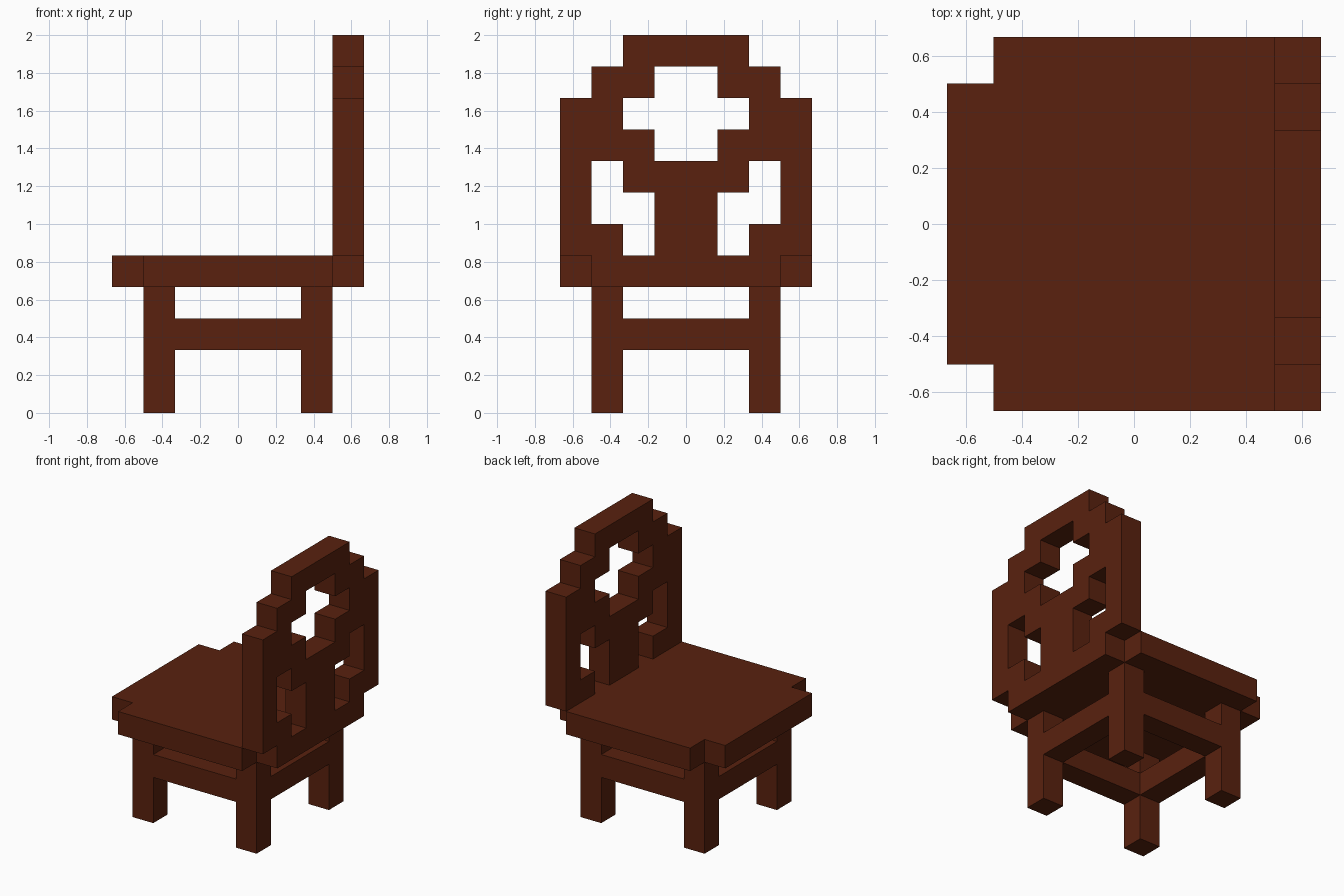
import bpy, bmesh
from mathutils import Vector

if "Cube" in bpy.data.objects:
    bpy.data.objects.remove(bpy.data.objects["Cube"])

U = 1 / 6  # block size: the whole chair sits on a 1/6 unit grid

wood = bpy.data.materials.new("dark red-brown wood")
wood.diffuse_color = (0.1, 0.0155, 0.0045, 1)
wood.use_nodes = True
wood.node_tree.nodes["Principled BSDF"].inputs["Base Color"].default_value = wood.diffuse_color


def finish(name, bm):
    bmesh.ops.recalc_face_normals(bm, faces=bm.faces[:])
    mesh = bpy.data.meshes.new(name)
    bm.to_mesh(mesh)
    bm.free()
    mesh.materials.append(wood)
    obj = bpy.data.objects.new(name, mesh)
    bpy.context.collection.objects.link(obj)
    return obj


def box(name, x, y, z):
    """Box from (min, max) ranges in grid blocks."""
    bm = bmesh.new()
    bmesh.ops.create_cube(bm, size=1)
    for v in bm.verts:
        v.co = Vector([U * r[c > 0] for r, c in zip((x, y, z), v.co)])
    return finish(name, bm)


def extruded(name, bm, offset):
    """Weld flat cells and extrude them into a solid slab."""
    bmesh.ops.remove_doubles(bm, verts=bm.verts[:], dist=1e-4)
    res = bmesh.ops.extrude_face_region(bm, geom=bm.faces[:], use_keep_orig=True)
    moved = [g for g in res["geom"] if isinstance(g, bmesh.types.BMVert)]
    bmesh.ops.translate(bm, verts=moved, vec=offset)
    return finish(name, bm)


# seat: square slab with the four corners notched out
bm = bmesh.new()
outline = [(4, 3), (3, 3), (3, 4)]
points = []
for sx, sy in ((1, 1), (-1, 1), (-1, -1), (1, -1)):
    corner = [(sx * a, sy * b) for a, b in outline]
    points += corner if sx * sy > 0 else corner[::-1]
bm.faces.new([bm.verts.new((x * U, y * U, 4 * U)) for x, y in points])
extruded("seat", bm, (0, 0, U))

# backrest: right half of the pierced pattern, bottom row first, mirrored
rows = ["#.##", "#..#", "##.#", ".###", "..##", ".##.", "##.."]
bm = bmesh.new()
for k, row in enumerate(rows):
    for j, cell in enumerate(row):
        if cell == "#":
            for s in (1, -1):
                quad = ((j, k), (j + 1, k), (j + 1, k + 1), (j, k + 1))
                bm.faces.new([bm.verts.new((3 * U, s * y * U, (5 + z) * U))
                              for y, z in quad[::s]])
extruded("backrest", bm, (U, 0, 0))

# legs and stretchers
for lo, side in ((-3, "front"), (2, "back")):
    for lo_y, hand in ((-3, "right"), (2, "left")):
        box(f"{side}_{hand}_leg", (lo, lo + 1), (lo_y, lo_y + 1), (0, 4))
    box(f"{side}_stretcher", (lo, lo + 1), (-2, 2), (2, 3))
for lo, hand in ((-3, "right"), (2, "left")):
    box(f"{hand}_stretcher", (-2, 2), (lo, lo + 1), (2, 3))
